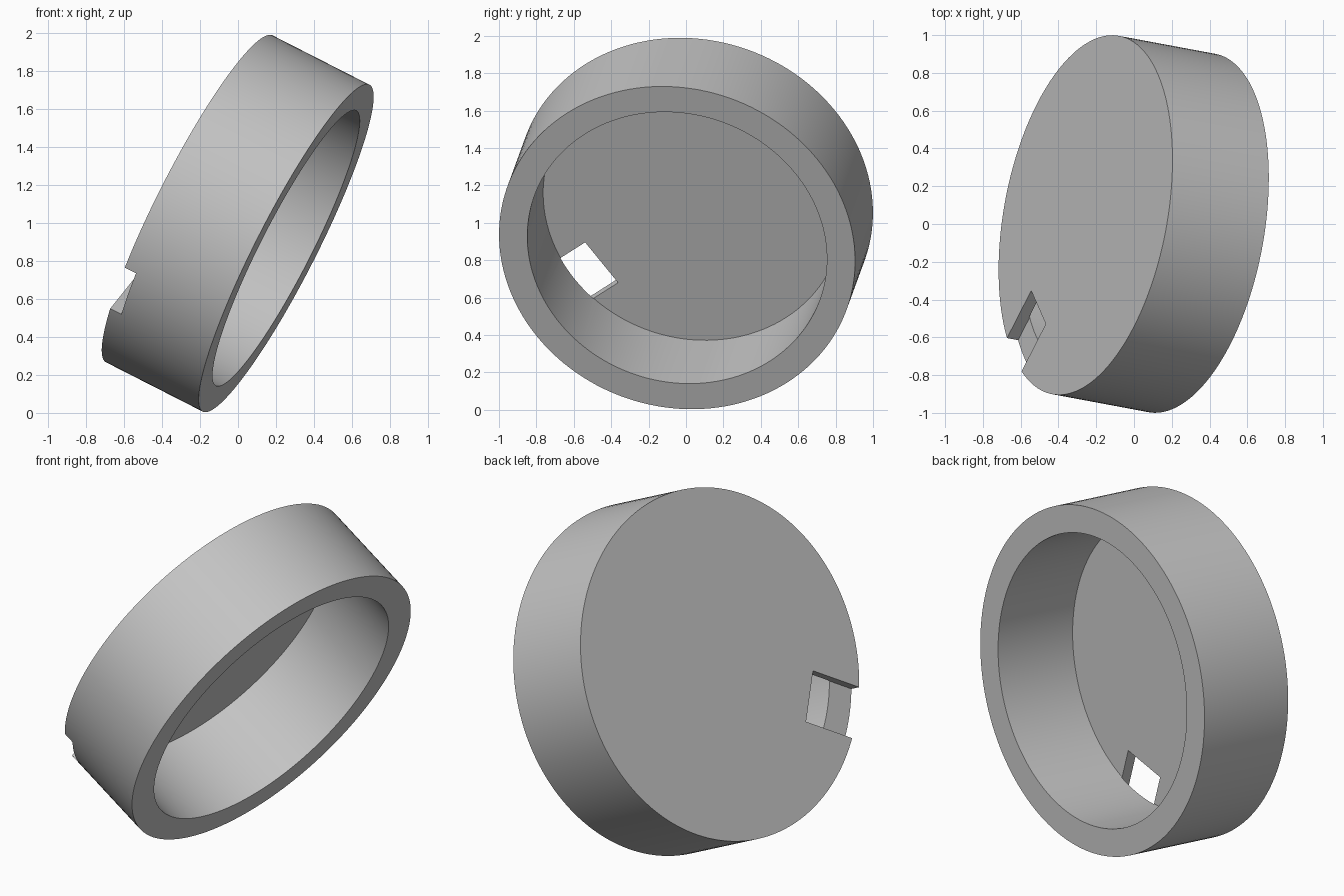
import bpy, bmesh, math
from mathutils import Vector, Matrix

default = bpy.data.objects.get("Cube")
if default:
    bpy.data.objects.remove(default, do_unlink=True)

OUTER, INNER = 0.965, 0.812      # radii
DEPTH, FLOOR = 0.58, 0.063       # cup depth and floor thickness
NOTCH_START, NOTCH_HALF, NOTCH_DEPTH = 0.63, 0.1445, 0.067
SEGMENTS = 144

# One plain grey for the whole part
grey = bpy.data.materials.new("plain grey")
grey.use_nodes = True
colour = (0.55, 0.55, 0.55, 1)
grey.diffuse_color = colour
grey.node_tree.nodes["Principled BSDF"].inputs["Base Color"].default_value = colour


def make_object(name, bm):
    bmesh.ops.recalc_face_normals(bm, faces=bm.faces)
    mesh = bpy.data.meshes.new(name)
    bm.to_mesh(mesh)
    bm.free()
    obj = bpy.data.objects.new(name, mesh)
    bpy.context.collection.objects.link(obj)
    return obj


# Round cup: outer face at local z = 0, open rim at z = DEPTH
bm = bmesh.new()
rings = []
for radius, z in ((OUTER, 0), (OUTER, DEPTH), (INNER, DEPTH), (INNER, FLOOR)):
    rings.append([bm.verts.new((radius * math.cos(a), radius * math.sin(a), z))
                  for a in (math.tau * i / SEGMENTS for i in range(SEGMENTS))])
for lower, upper in zip(rings, rings[1:]):
    for i in range(SEGMENTS):
        j = (i + 1) % SEGMENTS
        bm.faces.new((lower[i], lower[j], upper[j], upper[i]))
bm.faces.new(rings[0])
bm.faces.new(rings[-1])
cup = make_object("round_cup", bm)
cup.data.materials.append(grey)

# Notch cutter: radial slot through the floor and across the rim of the wall
bm = bmesh.new()
bmesh.ops.create_cube(bm, size=1)
reach, above = 0.6, 0.2
bmesh.ops.scale(bm, verts=bm.verts, vec=(reach, 2 * NOTCH_HALF, NOTCH_DEPTH + above))
bmesh.ops.translate(bm, verts=bm.verts,
                    vec=(NOTCH_START + reach / 2, 0, (NOTCH_DEPTH - above) / 2))
cutter = make_object("notch_cutter", bm)
cutter.data.materials.append(grey)
cutter.hide_render = True

# Cut the notch, then discard the cutter
cut = cup.modifiers.new("notch", 'BOOLEAN')
cut.operation = 'DIFFERENCE'
cut.solver = 'EXACT'
cut.object = cutter
bpy.ops.object.select_all(action='DESELECT')
bpy.context.view_layer.objects.active = cup
cup.select_set(True)
bpy.ops.object.modifier_apply(modifier=cut.name)
bpy.data.objects.remove(cutter, do_unlink=True)
bpy.ops.object.shade_smooth_by_angle(angle=math.radians(30))

# Tilt: local z points out of the open end, local x towards the notch
axis = Vector((0.879, -0.164, -0.448)).normalized()
notch = Vector((-0.396, -0.775, -0.492))
notch = (notch - axis * notch.dot(axis)).normalized()
side = axis.cross(notch)
tilt = Matrix((notch, side, axis)).transposed().to_4x4()
cup.matrix_world = Matrix.Translation((-0.2565, 0.0475, 1.126)) @ tilt
